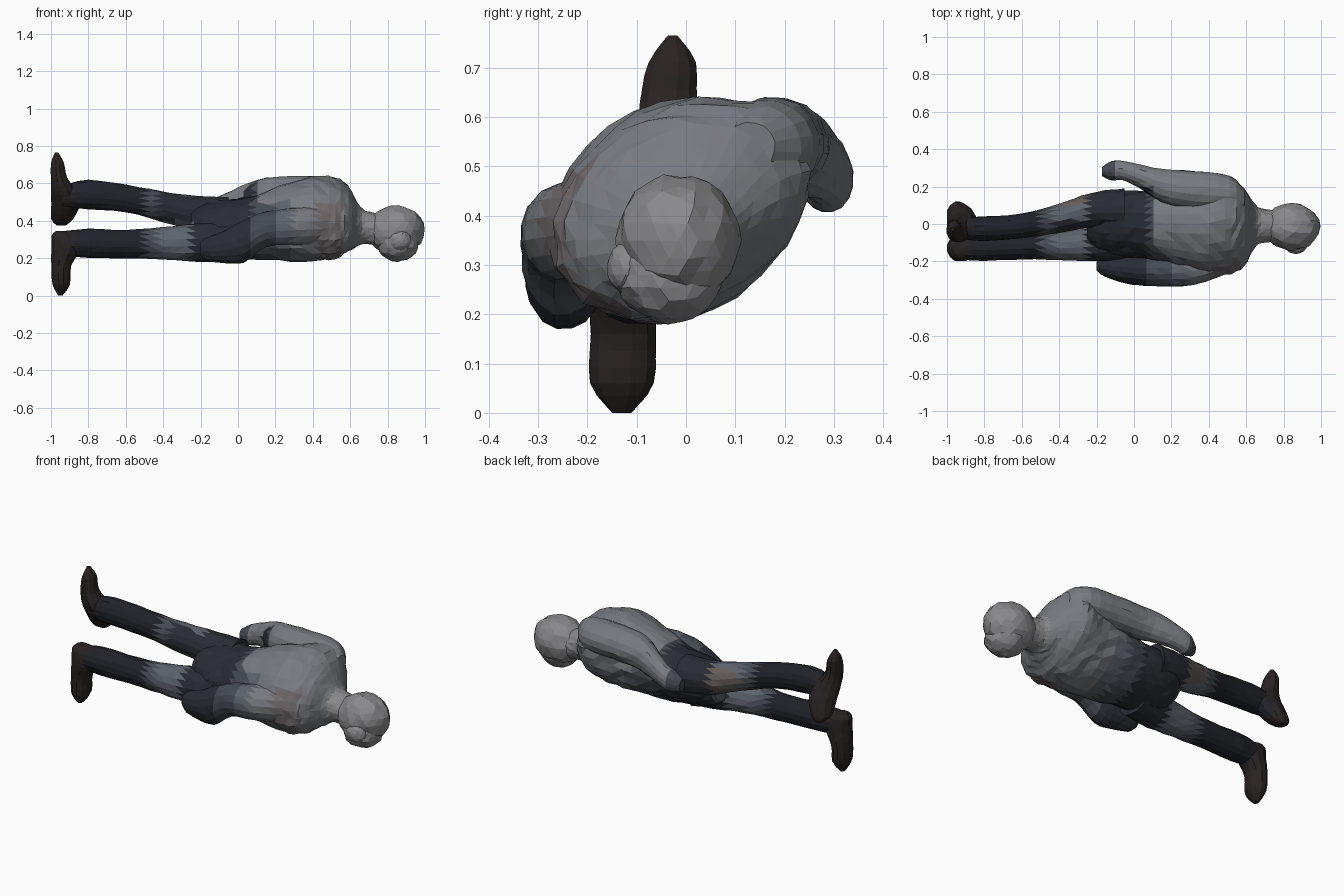
import bpy, bmesh, math, random
from mathutils import Vector

random.seed(4)
COLOURS = {
    "grey_cloth": (0.185, 0.195, 0.215, 1), "light_grey": (0.25, 0.25, 0.26, 1),
    "slate": (0.11, 0.125, 0.15, 1), "dark_blue": (0.022, 0.026, 0.034, 1),
    "rust": (0.16, 0.14, 0.145, 1), "boot_brown": (0.022, 0.016, 0.016, 1),
    "tan": (0.13, 0.11, 0.10, 1), "trouser_dark": (0.014, 0.016, 0.022, 1),
    "mid_blue": (0.06, 0.07, 0.085, 1),
}
NAMES = list(COLOURS)
MATS = []
for n, c in COLOURS.items():
    m = bpy.data.materials.new(n)
    m.diffuse_color = c
    MATS.append(m)


def tint(c):
    """Choose a cloth colour from a position along the body."""
    x, y, z = c
    if x > 0.66:
        return "light_grey"
    if x < -0.88:
        return "boot_brown"
    if x < -0.5:
        return "trouser_dark"
    if x < -0.44:
        return "mid_blue"
    if x < -0.24:
        return "dark_blue" if z > 0.4 and y < 0.02 else ("tan" if y > 0.1 else "slate")
    if y > 0.2 or (x > 0.1 and z > 0.5):
        return "mid_blue" if x < -0.1 else "grey_cloth"
    if x < 0.08:
        return "dark_blue"
    if x < 0.2:
        return "mid_blue"
    if x < 0.3:
        return "slate"
    if 0.42 < x < 0.56 and y < -0.12 and z < 0.5:
        return "rust"
    return "grey_cloth"


def finish(name, bm):
    bmesh.ops.recalc_face_normals(bm, faces=bm.faces)
    me = bpy.data.meshes.new(name)
    for m in MATS:
        me.materials.append(m)
    for f in bm.faces:
        f.material_index = NAMES.index(tint(f.calc_center_median()))
    bm.to_mesh(me)
    bm.free()
    ob = bpy.data.objects.new(name, me)
    bpy.context.collection.objects.link(ob)
    return ob


def spline(secs, steps):
    """Smoothly interpolate between cross-sections."""
    p = [secs[0]] + secs + [secs[-1]]
    out = []
    for i in range(1, len(p) - 2):
        for k in range(steps):
            t = k / steps
            out.append([0.5 * (2 * b + (c - a) * t + (2*a - 5*b + 4*c - d) * t*t
                               + (3*b - a - 3*c + d) * t**3)
                        for a, b, c, d in zip(p[i-1], p[i], p[i+1], p[i+2])])
    return out + [list(secs[-1])]


def loft(name, secs, axis="x", sides=16, tilt=0, steps=3, rough=0.03):
    """Sections are (position, centre u, centre v, radius u, radius v)."""
    bm = bmesh.new()
    rings = []
    ct, st = math.cos(math.radians(tilt)), math.sin(math.radians(tilt))
    for w, u, v, a, b in spline(secs, steps):
        ring = []
        for i in range(sides):
            ang = 2 * math.pi * (i + 0.5) / sides
            r = 1 + random.uniform(-rough, rough)
            p, q = a * r * math.cos(ang), b * r * math.sin(ang)
            uu, vv = u + p * ct - q * st, v + p * st + q * ct
            ring.append(bm.verts.new((w, uu, vv) if axis == "x" else (uu, vv, w)))
        rings.append(ring)
    for r0, r1 in zip(rings, rings[1:]):
        for i in range(sides):
            j = (i + 1) % sides
            bm.faces.new((r0[i], r0[j], r1[j], r1[i]))
    bm.faces.new(rings[0])
    bm.faces.new(rings[-1])
    bmesh.ops.triangulate(bm, faces=bm.faces)
    return finish(name, bm)


def blob(name, centre, size, rough=0.04):
    bm = bmesh.new()
    bmesh.ops.create_icosphere(bm, subdivisions=3, radius=1)
    for v in bm.verts:
        k = 1 + random.uniform(-rough, rough)
        v.co = Vector(centre) + Vector([s * c * k for s, c in zip(size, v.co)])
    return finish(name, bm)


# Coat: hem, waist, chest, shoulders and neck
loft("coat_torso", [
    (-0.25, 0.00, 0.36, 0.09, 0.08), (-0.19, 0.00, 0.36, 0.15, 0.12),
    (-0.08, 0.00, 0.36, 0.185, 0.14), (0.05, -0.005, 0.36, 0.19, 0.155),
    (0.22, -0.02, 0.385, 0.225, 0.19), (0.40, -0.025, 0.41, 0.26, 0.212),
    (0.52, -0.01, 0.415, 0.275, 0.195), (0.59, -0.02, 0.41, 0.22, 0.155),
    (0.64, -0.01, 0.38, 0.13, 0.11), (0.68, -0.01, 0.365, 0.092, 0.09),
    (0.76, -0.01, 0.35, 0.085, 0.085)], sides=28, tilt=30)

# Head with a low face and a small nose
blob("head", (0.845, -0.015, 0.35), (0.152, 0.125, 0.133))
blob("face", (0.855, -0.035, 0.28), (0.11, 0.11, 0.097))
blob("nose", (0.865, -0.115, 0.295), (0.06, 0.045, 0.055))

# Arms ending in tapered hands
loft("near_arm", [
    (0.57, -0.15, 0.39, 0.05, 0.06), (0.50, -0.18, 0.38, 0.085, 0.10),
    (0.32, -0.235, 0.37, 0.09, 0.10), (0.15, -0.25, 0.355, 0.085, 0.095),
    (0.03, -0.25, 0.29, 0.08, 0.115), (-0.08, -0.24, 0.26, 0.07, 0.085),
    (-0.16, -0.23, 0.25, 0.05, 0.065), (-0.20, -0.225, 0.25, 0.025, 0.035)])
loft("far_arm", [
    (0.59, 0.13, 0.54, 0.05, 0.05), (0.51, 0.165, 0.545, 0.095, 0.09),
    (0.32, 0.18, 0.545, 0.105, 0.095), (0.15, 0.205, 0.54, 0.09, 0.09),
    (0.03, 0.255, 0.515, 0.065, 0.078), (-0.06, 0.285, 0.485, 0.052, 0.065),
    (-0.12, 0.285, 0.465, 0.052, 0.06), (-0.17, 0.28, 0.455, 0.025, 0.035)])

# Legs
loft("lower_leg", [
    (-0.05, -0.06, 0.30, 0.13, 0.12), (-0.22, -0.10, 0.285, 0.10, 0.105),
    (-0.40, -0.115, 0.28, 0.078, 0.088), (-0.60, -0.12, 0.275, 0.07, 0.077),
    (-0.80, -0.125, 0.28, 0.072, 0.078), (-0.94, -0.13, 0.28, 0.06, 0.065)])
loft("upper_leg", [
    (-0.05, 0.08, 0.41, 0.11, 0.12), (-0.22, 0.075, 0.435, 0.095, 0.098),
    (-0.40, 0.03, 0.475, 0.078, 0.083), (-0.60, -0.01, 0.52, 0.066, 0.075),
    (-0.80, -0.025, 0.54, 0.066, 0.08), (-0.94, -0.02, 0.53, 0.06, 0.06)])

# Boots: one toe up with its heel kicked back, one toe down
loft("upper_boot", [
    (0.375, -0.945, 0.085, 0.025, 0.03), (0.41, -0.94, 0.06, 0.06, 0.06),
    (0.49, -0.92, 0.015, 0.08, 0.078), (0.56, -0.93, -0.02, 0.072, 0.075),
    (0.63, -0.957, -0.035, 0.045, 0.06), (0.71, -0.965, -0.028, 0.035, 0.05),
    (0.765, -0.97, -0.027, 0.01, 0.01)], axis="z", sides=12, rough=0.015)
loft("lower_boot", [
    (0.345, -0.945, -0.13, 0.03, 0.03), (0.32, -0.93, -0.13, 0.068, 0.06),
    (0.25, -0.92, -0.13, 0.08, 0.07), (0.16, -0.945, -0.127, 0.055, 0.068),
    (0.06, -0.945, -0.13, 0.048, 0.066), (0.0, -0.95, -0.13, 0.012, 0.02)],
    axis="z", sides=12, rough=0.015)
